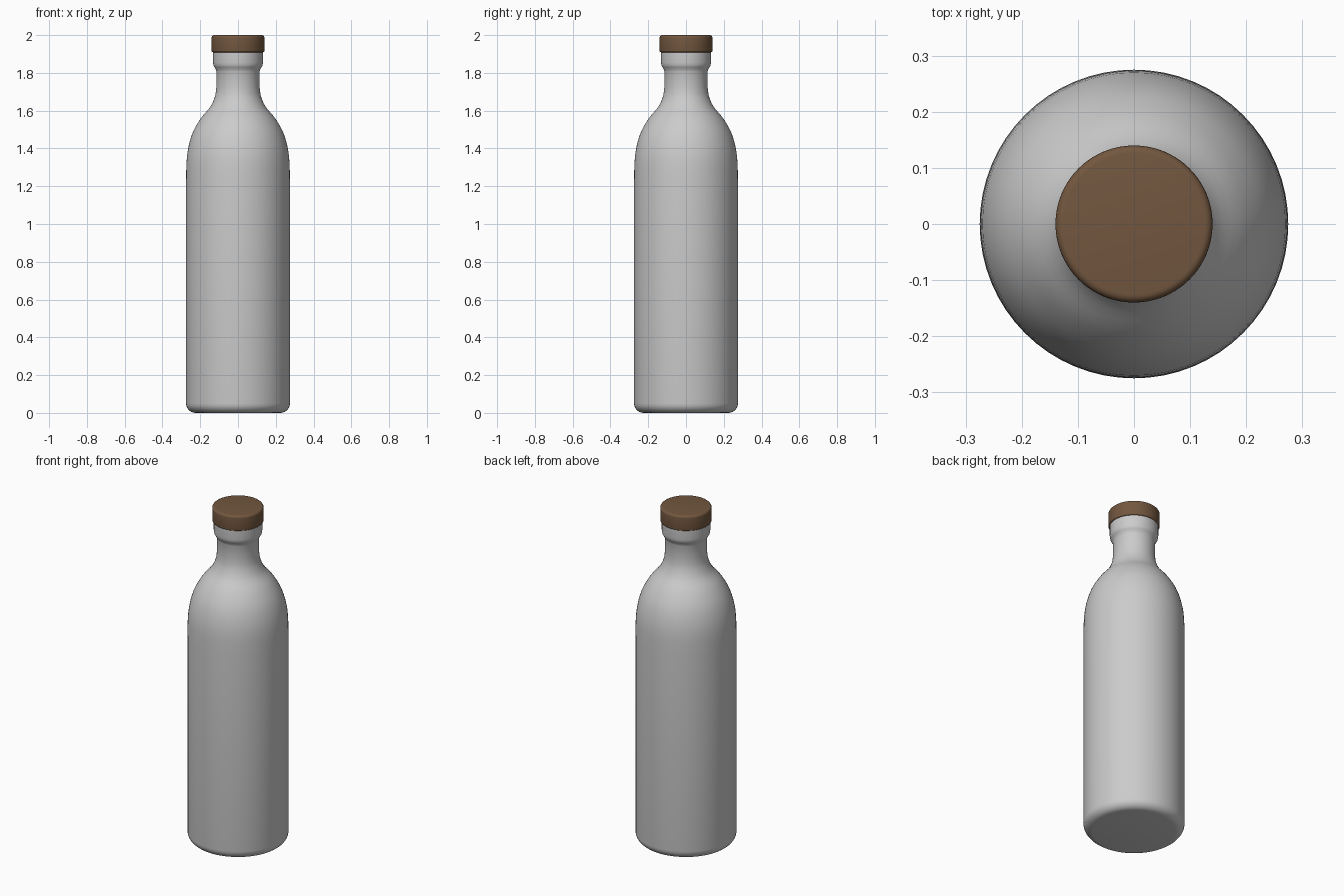
import bpy, bmesh, math
from mathutils import Vector

if "Cube" in bpy.data.objects:
    bpy.data.objects.remove(bpy.data.objects["Cube"])


def smooth_curve(points, steps=4):
    """Catmull-Rom interpolation through (radius, height) points."""
    p = [Vector(q) for q in points]
    p = [p[0]] + p + [p[-1]]
    out = []
    for i in range(1, len(p) - 2):
        a, b, c, d = p[i - 1:i + 3]
        for s in range(steps):
            t = s / steps
            out.append(0.5 * (2 * b + (c - a) * t + (2 * a - 5 * b + 4 * c - d) * t * t
                              + (3 * b - a - 3 * c + d) * t ** 3))
    return [tuple(v) for v in out] + [tuple(p[-1])]


def fillet(cx, cz, r, start, end, steps=6):
    """Arc of profile points around (cx, cz), angles in degrees."""
    return [(cx + r * math.cos(math.radians(start + (end - start) * i / steps)),
             cz + r * math.sin(math.radians(start + (end - start) * i / steps)))
            for i in range(steps + 1)]


def lathe(name, profile, colour=None, sides=64):
    """Revolve a profile around z and cap both ends."""
    bm = bmesh.new()
    rings = [[bm.verts.new((r * math.cos(2 * math.pi * k / sides),
                            r * math.sin(2 * math.pi * k / sides), z))
              for k in range(sides)] for r, z in profile]
    for lo, hi in zip(rings, rings[1:]):
        for k in range(sides):
            n = (k + 1) % sides
            bm.faces.new((lo[k], lo[n], hi[n], hi[k]))
    bm.faces.new(rings[0][::-1])
    bm.faces.new(rings[-1])
    mesh = bpy.data.meshes.new(name)
    bm.to_mesh(mesh)
    bm.free()
    obj = bpy.data.objects.new(name, mesh)
    bpy.context.collection.objects.link(obj)
    if colour:
        mat = bpy.data.materials.new(name + "_colour")
        mat.diffuse_color = colour
        mat.use_nodes = True
        mat.node_tree.nodes["Principled BSDF"].inputs["Base Color"].default_value = mat.diffuse_color
        mesh.materials.append(mat)
    bpy.ops.object.select_all(action='DESELECT')
    obj.select_set(True)
    bpy.context.view_layer.objects.active = obj
    bpy.ops.object.shade_smooth_by_angle(angle=math.radians(40))
    return obj


# Bottle: rounded base, straight body, curved shoulder, neck and lip
base = fillet(0.225, 0.05, 0.05, -90, 0)
shoulder = smooth_curve([(0.275, 1.22), (0.27, 1.36), (0.245, 1.47), (0.20, 1.555),
                         (0.147, 1.62), (0.122, 1.675), (0.115, 1.72)])
lip = smooth_curve([(0.115, 1.81), (0.12, 1.822), (0.129, 1.838), (0.132, 1.855)], 3)
lathe("bottle", base + shoulder + lip + [(0.132, 1.915)], (0.80, 0.83, 0.82, 1))

# Cap: short disc with softened rims
cap = fillet(0.132, 1.917, 0.008, -90, 0, 4) + fillet(0.126, 1.986, 0.014, 0, 90, 5)
lathe("cap", cap, (0.17, 0.095, 0.05, 1))
